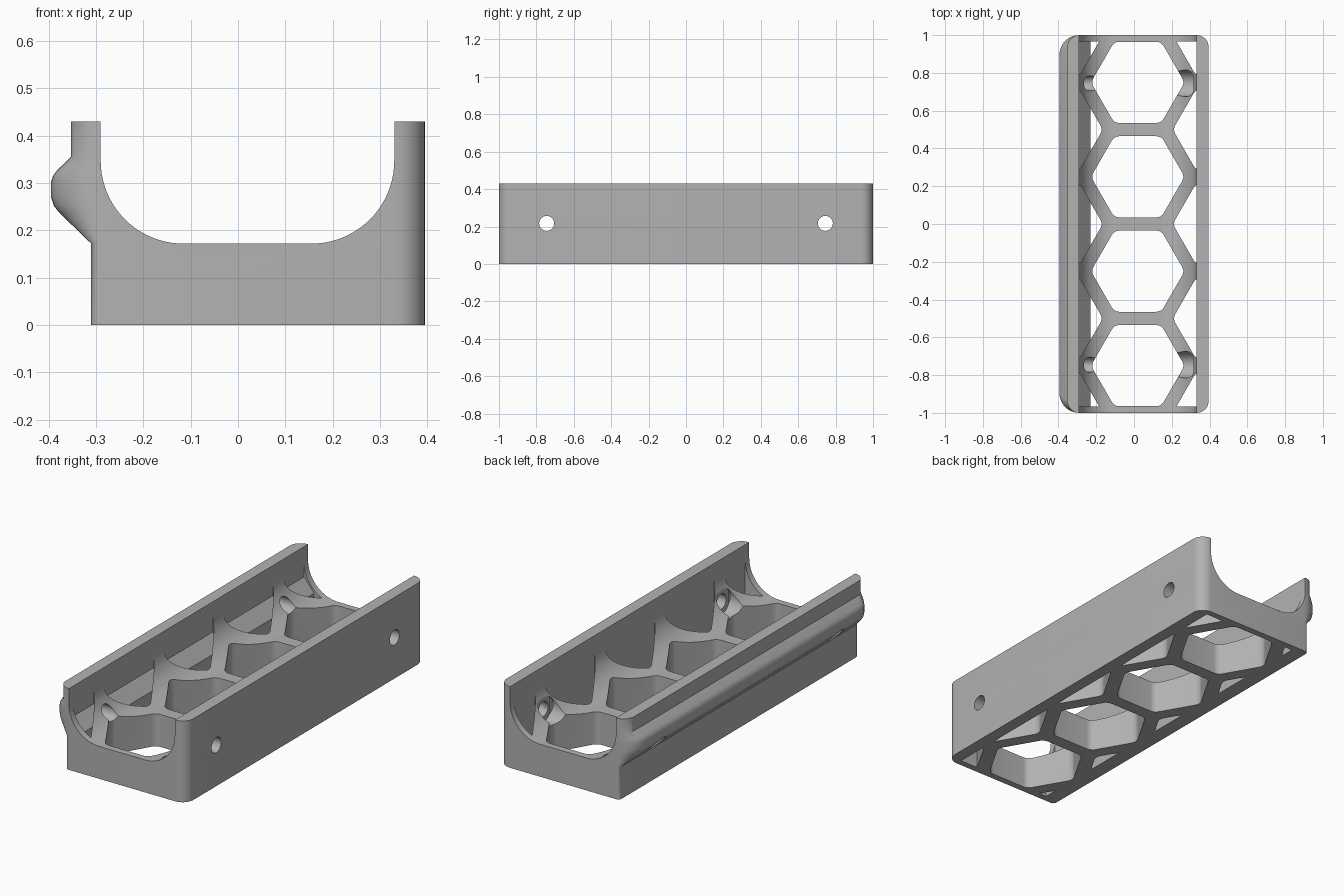
import bpy, bmesh, math
from mathutils import Vector

if "Cube" in bpy.data.objects:
    bpy.data.objects.remove(bpy.data.objects["Cube"])

MID = 0.02            # centre line of the trough
IN_L, IN_R = -0.29, 0.33
OUT_R = 0.395
FLOOR, TOP, FILLET = 0.172, 0.43, 0.175
PITCH, HEX_R = 0.5, 0.248

grey = bpy.data.materials.new("plain grey")
grey.use_nodes = True
grey.diffuse_color = (0.45, 0.45, 0.45, 1)
grey.node_tree.nodes["Principled BSDF"].inputs["Base Color"].default_value = (0.45, 0.45, 0.45, 1)


def rounded(corners, steps=8):
    """Convex or concave outline from (x, y, radius) corners, with arcs at the corners."""
    pts = []
    for i, (x, y, r) in enumerate(corners):
        p = Vector((x, y))
        a = (Vector(corners[i - 1][:2]) - p).normalized()
        b = (Vector(corners[(i + 1) % len(corners)][:2]) - p).normalized()
        if r == 0:
            pts.append(p)
            continue
        half = a.angle(b) / 2
        centre = p + (a + b).normalized() * r / math.sin(half)
        start = p + a * r / math.tan(half) - centre
        end = p + b * r / math.tan(half) - centre
        sweep = start.angle(end)
        for k in range(steps + 1):
            t = k / steps
            pts.append(centre + (start * math.sin((1 - t) * sweep)
                                 + end * math.sin(t * sweep)) / math.sin(sweep))
    return pts


def loft(bm, rings):
    """Closed solid through rings of equal vertex count."""
    rows = [[bm.verts.new(v) for v in ring] for ring in rings]
    n = len(rows[0])
    for lo, hi in zip(rows, rows[1:]):
        for i in range(n):
            j = (i + 1) % n
            bm.faces.new((lo[i], lo[j], hi[j], hi[i]))
    bm.faces.new(rows[0][::-1])
    bm.faces.new(rows[-1])


def finish(name, bm):
    bmesh.ops.recalc_face_normals(bm, faces=bm.faces)
    me = bpy.data.meshes.new(name)
    bm.to_mesh(me)
    bm.free()
    me.materials.append(grey)
    ob = bpy.data.objects.new(name, me)
    bpy.context.collection.objects.link(ob)
    return ob


def boolean(target, tool, operation="DIFFERENCE"):
    mod = target.modifiers.new("cut", "BOOLEAN")
    mod.operation, mod.object, mod.solver = operation, tool, "EXACT"
    tool.hide_render = True
    bpy.context.view_layer.update()
    done = bpy.data.meshes.new_from_object(target.evaluated_get(bpy.context.evaluated_depsgraph_get()))
    target.modifiers.clear()
    target.data = done
    bpy.data.objects.remove(tool)


def along_y(name, outline, y):
    bm = bmesh.new()
    loft(bm, [[(p.x, s, p.y) for p in outline] for s in (-y, y)])
    return finish(name, bm)


def hexes(name, x, ys):
    bm = bmesh.new()
    for y in ys:
        ring = rounded([(x + HEX_R * math.cos(k * math.pi / 3),
                         y + HEX_R * math.sin(k * math.pi / 3), 0.045) for k in range(6)], 5)
        loft(bm, [[(p.x, p.y, z) for p in ring] for z in (-0.1, 0.6)])
    return finish(name, bm)


def pins(name, x0, x1, radius):
    bm = bmesh.new()
    for y in (-0.745, 0.745):
        ring = [(y + radius * math.cos(k * math.pi / 16), 0.217 + radius * math.sin(k * math.pi / 16))
                for k in range(32)]
        loft(bm, [[(x, *p) for p in ring] for x in (x0, x1)])
    return finish(name, bm)


# Body: plan outlines stacked in z; the left side swells into the long ridge
side = [(-0.31, 0), (-0.31, 0.172), (-0.378, 0.238), (-0.389, 0.252), (-0.395, 0.27),
        (-0.395, 0.302), (-0.391, 0.315), (-0.383, 0.326), (-0.353, 0.355), (-0.353, TOP)]
bm = bmesh.new()
rings = []
for x, z in side:
    r = -0.29 - x
    plan = rounded([(x, -1, r), (OUT_R, -1, 0.063), (OUT_R, 1, 0.063), (x, 1, r)])
    rings.append([(p.x, p.y, z) for p in plan])
loft(bm, rings)
tray = finish("tray_body", bm)

# Trough with filleted floor, open at both ends
boolean(tray, along_y("trough_cutter", rounded(
    [(IN_L, FLOOR, FILLET), (IN_R, FLOOR, FILLET), (IN_R, 0.6, 0), (IN_L, 0.6, 0)], 20), 1.2))

# Row of full honeycomb openings
boolean(tray, hexes("hex_cutter", MID, [(i - 1.5) * PITCH for i in range(4)]))

# Partial honeycomb cells beside the row, bounded by the side and end walls
limits = {
    1: [(0, -0.2), (IN_R, -0.2), (IN_R, 0.5), (0, 0.5)],
    -1: [(0, -0.2), (0, 0.5), (IN_L, 0.5), (IN_L, 0.27), (-0.23, 0.2), (-0.23, -0.2)],
}
for sign, shape in limits.items():
    cells = hexes("cell_cutter", MID + sign * PITCH * math.cos(math.pi / 6),
                  [(i - 2) * PITCH for i in range(5)])
    boolean(cells, along_y("cell_limit", [Vector(p) for p in shape], 0.966), "INTERSECT")
    boolean(tray, cells)

# Screw holes through both walls, with counterbores inside one wall
boolean(tray, pins("screw_cutter", -0.6, 0.6, 0.04))
boolean(tray, pins("counterbore_cutter", 0.22, 0.315, 0.07))

bpy.ops.object.select_all(action="DESELECT")
tray.select_set(True)
bpy.context.view_layer.objects.active = tray
bpy.ops.object.shade_smooth_by_angle(angle=math.radians(30))
